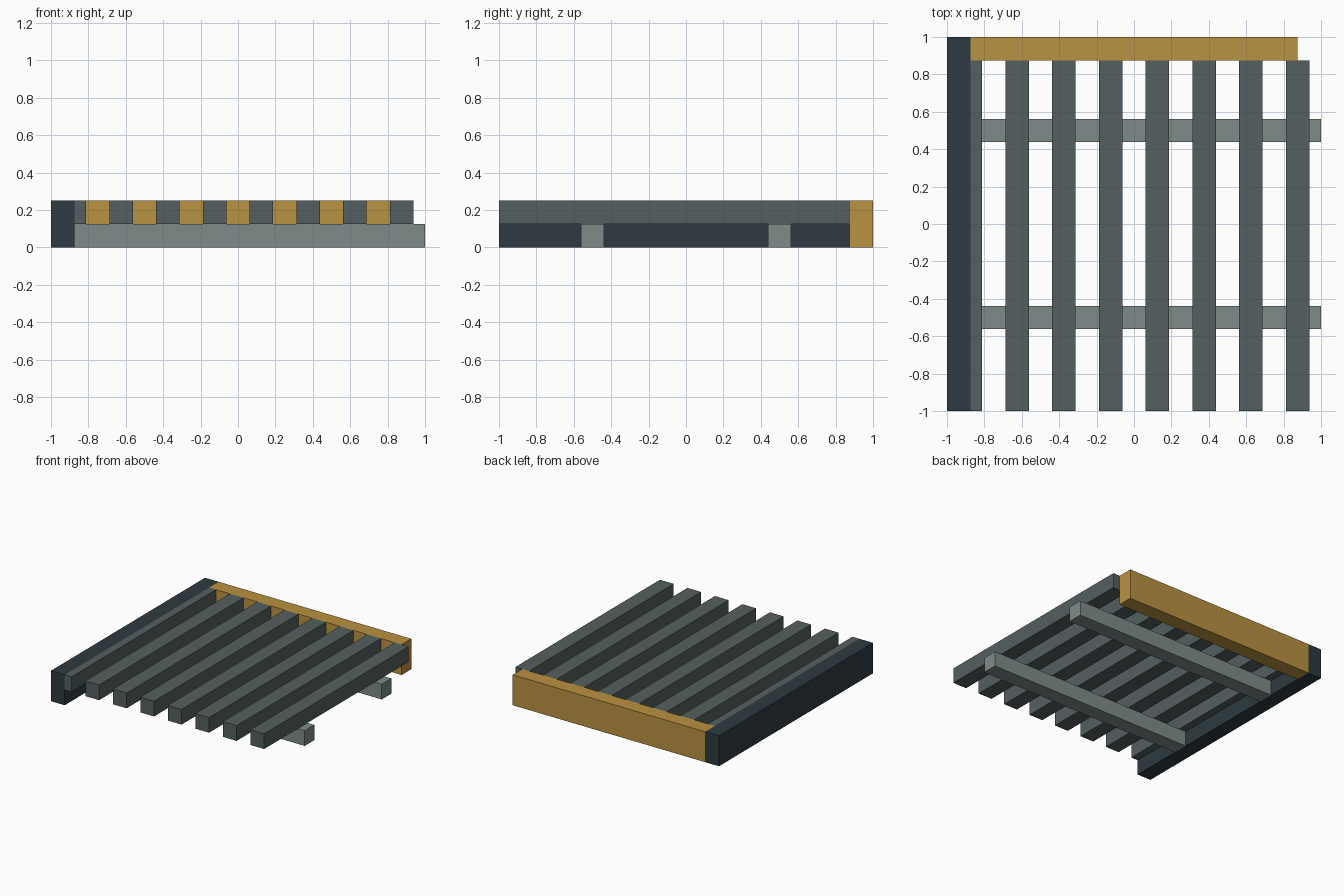
import bpy
import bmesh
from mathutils import Vector

if "Cube" in bpy.data.objects:
    bpy.data.objects.remove(bpy.data.objects["Cube"])


def material(name, rgb):
    m = bpy.data.materials.new(name)
    m.diffuse_color = (*rgb, 1)
    m.use_nodes = True
    m.node_tree.nodes["Principled BSDF"].inputs["Base Color"].default_value = m.diffuse_color
    return m


def beam(name, lo, hi, mat):
    """Square-edged timber between two opposite corners."""
    lo, hi = Vector(lo), Vector(hi)
    bm = bmesh.new()
    bmesh.ops.create_cube(bm, size=1)
    bmesh.ops.scale(bm, vec=hi - lo, verts=bm.verts)
    bmesh.ops.translate(bm, vec=(lo + hi) / 2, verts=bm.verts)
    mesh = bpy.data.meshes.new(name)
    bm.to_mesh(mesh)
    bm.free()
    mesh.materials.append(mat)
    obj = bpy.data.objects.new(name, mesh)
    bpy.context.collection.objects.link(obj)
    return obj


navy = material("dark slate", (0.026, 0.042, 0.052))
grey = material("grey green", (0.089, 0.117, 0.115))
pale = material("pale grey", (0.207, 0.258, 0.254))
gold = material("ochre", (0.491, 0.287, 0.052))

T = 0.125   # timber thickness
H = 0.25    # overall height

# Edge rails on the left and back
beam("left_rail", (-1, -1, 0), (-1 + T, 1, H), navy)
beam("back_rail", (-1 + T, 1 - T, 0), (1 - T, 1, H), gold)

# Bearers under the slats
for i, y in enumerate((-0.5, 0.5)):
    beam(f"bearer_{i + 1}", (-1 + T, y - T / 2, 0), (1, y + T / 2, T), pale)

# Evenly spaced slats; the first is half hidden by the left rail
for i in range(8):
    x = -0.875 + 0.25 * i
    beam(f"slat_{i + 1}", (max(x - T / 2, -1 + T), -1, T),
         (x + T / 2, 1 - T, H), grey)
